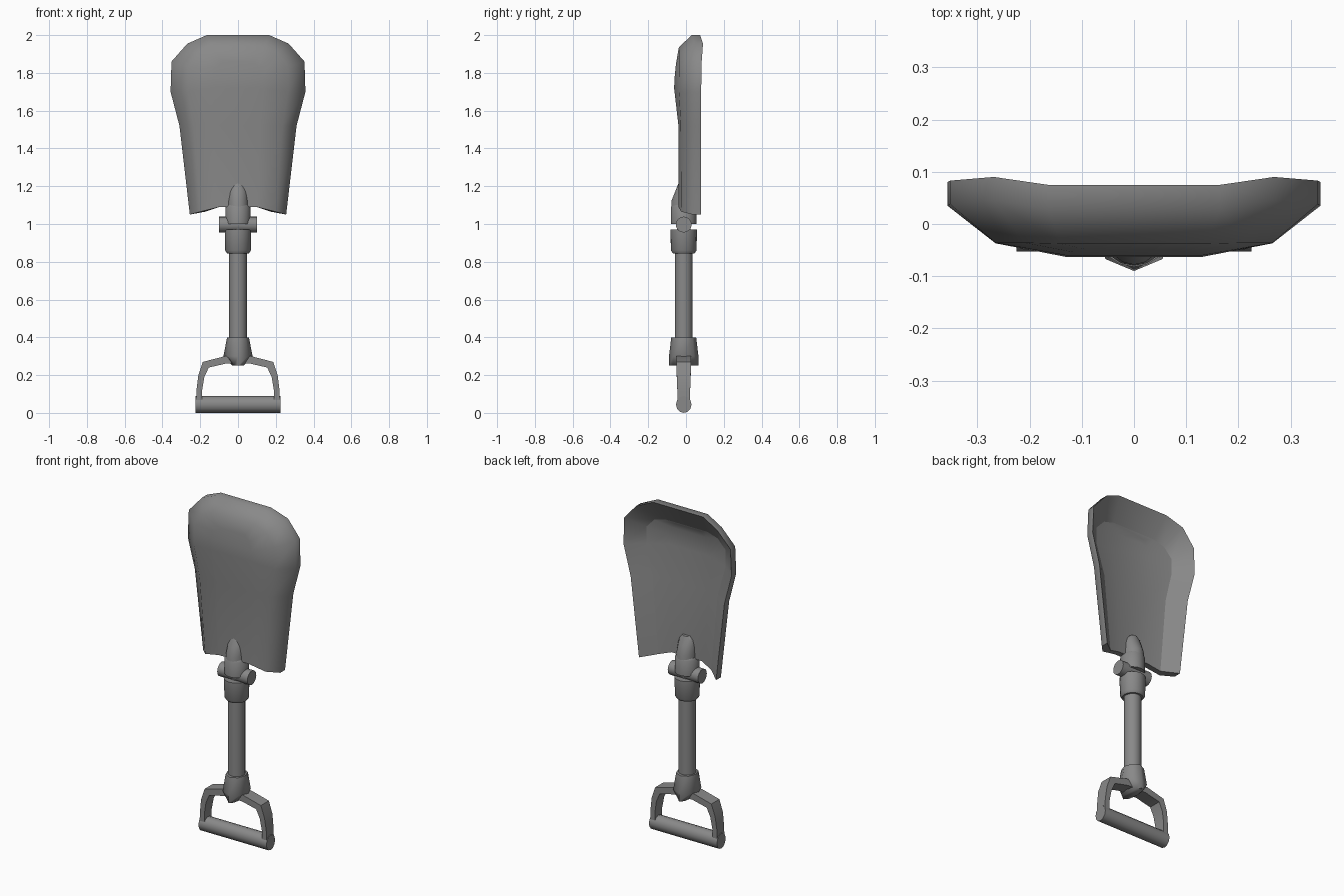
import bpy, bmesh, math

if "Cube" in bpy.data.objects:
    bpy.data.objects.remove(bpy.data.objects["Cube"], do_unlink=True)

GREY = (0.25, 0.25, 0.25, 1)
steel = bpy.data.materials.new("grey metal")
steel.use_nodes = True
steel.diffuse_color = GREY
steel.node_tree.nodes["Principled BSDF"].inputs["Base Color"].default_value = GREY

AXIS_Y = -0.012  # depth of the shaft centre line


def make(name, bm, angle=40):
    bmesh.ops.recalc_face_normals(bm, faces=bm.faces)
    mesh = bpy.data.meshes.new(name)
    bm.to_mesh(mesh)
    bm.free()
    mesh.materials.append(steel)
    obj = bpy.data.objects.new(name, mesh)
    bpy.context.collection.objects.link(obj)
    bpy.ops.object.select_all(action="DESELECT")
    obj.select_set(True)
    bpy.context.view_layer.objects.active = obj
    bpy.ops.object.shade_smooth_by_angle(angle=math.radians(angle))
    return obj


def skin(bm, rings, closed=True):
    """Join consecutive rings of points with quads."""
    rows = [[bm.verts.new(p) for p in ring] for ring in rings]
    for a, b in zip(rows, rows[1:]):
        n = len(a)
        for i in range(n if closed else n - 1):
            j = (i + 1) % n
            bm.faces.new((a[i], a[j], b[j], b[i]))
    return rows


def loft(name, sections, sides, axis="z", angle=40):
    """Capped stack of ellipses: (position, radius across, radius in depth)."""
    bm = bmesh.new()
    rings = []
    for pos, rx, ry in sections:
        ring = []
        for k in range(sides):
            t = 2 * math.pi * k / sides
            u, v = rx * math.cos(t), AXIS_Y + ry * math.sin(t)
            ring.append((u, v, pos) if axis == "z" else (pos, v, u))
        rings.append(ring)
    rows = skin(bm, rings)
    bm.faces.new(rows[0])
    bm.faces.new(rows[-1])
    return make(name, bm, angle)


# Blade: half outlines from the bottom corner round to the top
rim = [(0.255, 0.08, 1.05), (0.31, 0.08, 1.52), (0.357, 0.08, 1.70),
       (0.352, 0.083, 1.86), (0.268, 0.09, 1.955), (0.165, 0.075, 2.0)]
slope = [(0.2, -0.025, 1.065), (0.235, -0.028, 1.52), (0.265, -0.037, 1.70),
         (0.265, -0.036, 1.83), (0.21, -0.036, 1.90), (0.14, -0.038, 1.935)]
floor = [(0.1, -0.04, 1.09), (0.12, -0.04, 1.52), (0.13, -0.063, 1.72),
         (0.13, -0.06, 1.78), (0.11, -0.055, 1.83), (0.08, -0.051, 1.86)]
# Hollow of the back: foot of its steep side wall, then its flat middle
hollow = [(0.175, 0.012, 1.065), (0.215, 0.008, 1.52), (0.262, 0.0, 1.70),
          (0.262, 0.0, 1.80), (0.21, 0.0, 1.855), (0.14, -0.002, 1.875)]


def shift(ring, dy):
    return [(x, y + dy, z) for x, y, z in ring]


def whole(ring):
    return ring + [(-x, y, z) for x, y, z in reversed(ring)]


bm = bmesh.new()
front = [whole(r) for r in (floor, slope, shift(rim, -0.045), rim)]
back = [whole(r) for r in (hollow, shift(floor, 0.035))]
rows = skin(bm, front + back, closed=False)
n = len(floor)
for row in (rows[0], rows[-1]):  # bridge the middle of both sides
    for i in range(n - 1):
        bm.faces.new((row[i], row[i + 1], row[-2 - i], row[-1 - i]))
for e in (0, -1):  # close the bottom edge on each half
    col = [r[e] for r in rows]
    bm.faces.new((col[0], col[1], col[4], col[5]))
    bm.faces.new((col[1], col[2], col[3], col[4]))
bm.faces.new((rows[0][0], rows[0][-1], rows[-1][-1], rows[-1][0]))
for row in rows[3:5]:  # crisp rim and crisp foot of the hollow
    for a, b in zip(row, row[1:]):
        bm.edges.get((a, b)).smooth = False
make("blade", bm, 60)

# Folding joint, its tongue and the cross pin
loft("blade_tongue", [(1.0, 0.056, 0.066), (1.12, 0.056, 0.066), (1.17, 0.052, 0.046),
                      (1.2, 0.043, 0.034), (1.22, 0.025, 0.026)], 16, angle=50)
loft("joint_body", [(1.0, 0.066, 0.068), (1.09, 0.066, 0.068), (1.1, 0.058, 0.062)], 16)
loft("joint_core", [(0.95, 0.055, 0.035), (1.02, 0.055, 0.035)], 12)
pin = loft("joint_pin", [(-0.1, 0.042, 0.042), (0.1, 0.042, 0.042)], 16, "x")
pin.location.z = 0.997
loft("shaft_socket", [(0.845, 0.058, 0.058), (0.86, 0.068, 0.068), (0.97, 0.07, 0.07)], 16)

# Shaft
loft("shaft", [(0.36, 0.047, 0.047), (0.87, 0.047, 0.047)], 16)

# Handle collar, arched yoke and grip
loft("handle_collar", [(0.25, 0.03, 0.078), (0.3, 0.077, 0.078), (0.4, 0.058, 0.066)],
     8, angle=62)

# Yoke stations: outer x, z, inner x, z, half depth
half = [(0.222, 0.05, 0.19, 0.05, 0.034), (0.22, 0.12, 0.19, 0.12, 0.034),
        (0.21, 0.2, 0.178, 0.19, 0.037), (0.186, 0.27, 0.155, 0.24, 0.038),
        (0.07, 0.3, 0.06, 0.262, 0.038)]
stations = half + [(-a, b, -c, d, e) for a, b, c, d, e in reversed(half)]
bm = bmesh.new()
rings = [[(ox, AXIS_Y - d, oz), (ox, AXIS_Y + d, oz), (ix, AXIS_Y + d, iz), (ix, AXIS_Y - d, iz)]
         for ox, oz, ix, iz, d in stations]
rows = skin(bm, rings)
bm.faces.new(rows[0])
bm.faces.new(rows[-1])
make("handle_yoke", bm, 35)

grip = loft("handle_grip", [(-0.225, 0.045, 0.041), (0.225, 0.045, 0.041)], 12, "x")
grip.location.z = 0.045
